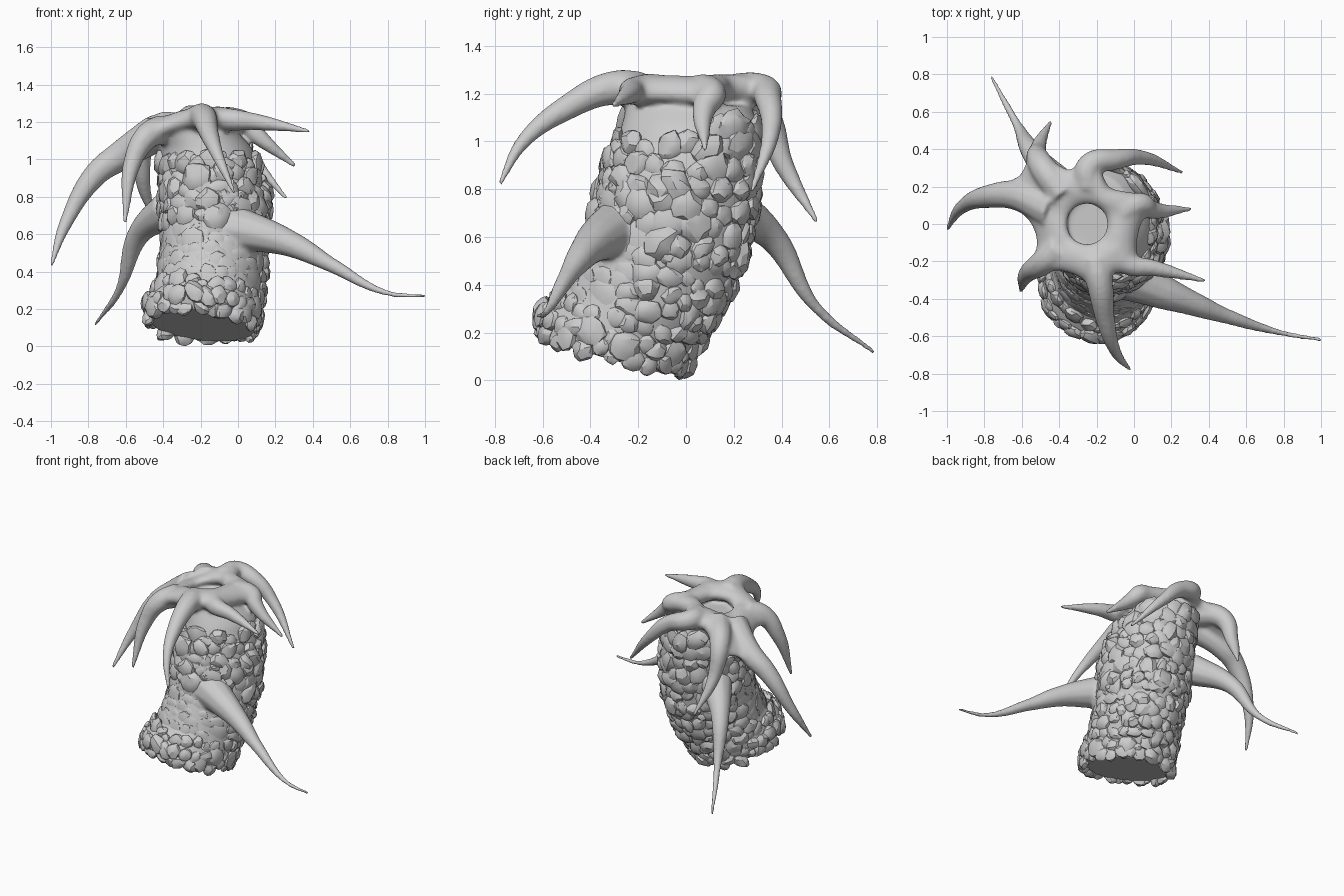
import bpy, bmesh, math, random
from mathutils import Vector

if "Cube" in bpy.data.objects:
    bpy.data.objects.remove(bpy.data.objects["Cube"])

random.seed(4)


def finish(bm, name):
    bmesh.ops.recalc_face_normals(bm, faces=bm.faces)
    me = bpy.data.meshes.new(name)
    bm.to_mesh(me)
    bm.free()
    ob = bpy.data.objects.new(name, me)
    bpy.context.collection.objects.link(ob)
    return ob


def bridge(bm, a, b):
    n = len(a)
    for i in range(n):
        bm.faces.new((a[i], a[(i + 1) % n], b[(i + 1) % n], b[i]))


# Trunk stations: centre x, y, z and radius; rings tilt more towards the foot
TRUNK = [(-.19, -.30, .11, .30), (-.19, -.29, .20, .33), (-.15, -.19, .32, .32),
         (-.13, -.08, .55, .33), (-.13, -.02, .85, .32), (-.17, .02, 1.06, .29),
         (-.23, .01, 1.15, .26)]


def trunk_point(z0, a, grow=0.0):
    i = 0
    while i < len(TRUNK) - 2 and TRUNK[i + 1][2] < z0:
        i += 1
    f = (z0 - TRUNK[i][2]) / (TRUNK[i + 1][2] - TRUNK[i][2])
    x, y, z, r = [p + (q - p) * f for p, q in zip(TRUNK[i], TRUNK[i + 1])]
    k = min(1, max(0, 1.1 - z))
    dx = (r * (.86 + .14 * k ** 6) + grow) * math.cos(a)
    dy = (r + grow) * math.sin(a)
    return Vector((x + dx, y + dy, z - k * (.28 * dy + .10 * dx)))


def make_trunk():
    bm = bmesh.new()
    rings = [[bm.verts.new(trunk_point(.11 + 1.04 * s / 30, j * math.tau / 40)) for j in range(40)]
             for s in range(31)]
    for a, b in zip(rings, rings[1:]):
        bridge(bm, a, b)
    bm.faces.new(rings[0])
    bm.faces.new(rings[-1])
    return finish(bm, "trunk")


# Crown: ring round the mouth, webbed out towards each arm
ARMS = [-139, -78, -44, 20, 88, 128, 158]


def crown_point(deg, r, h=0.0):
    x = -.25 + r * math.cos(math.radians(deg))
    return Vector((x, r * math.sin(math.radians(deg)), 1.225 - .9 * (x + .15) ** 2 + h))


def bump(deg, at, width):
    return math.exp(-(((deg - at + 180) % 360 - 180) / width) ** 2)


def web_radius(deg):
    r = .28 + .08 * max(bump(deg, a, 14) for a in ARMS)
    return r + .14 * bump(deg, 144, 24) - .05 * bump(deg, 58, 18)   # wide web at back left


def make_crown():
    bm = bmesh.new()
    rings = []
    for deg in range(0, 360, 4):
        inner, outer = .105, web_radius(deg)
        ring = []
        for j in range(16):
            p = j * math.tau / 16
            r = (inner + outer) / 2 + (outer - inner) / 2 * math.cos(p)
            ring.append(bm.verts.new(crown_point(deg, r, .058 * math.sin(p))))
        rings.append(ring)
    for i in range(len(rings)):
        bridge(bm, rings[i], rings[(i + 1) % len(rings)])
    return finish(bm, "crown")


# Smooth tapered tube from a root radius down to a thin tip
def tentacle(name, pts, root, power=1.0):
    cu = bpy.data.curves.new(name, 'CURVE')
    cu.dimensions = '3D'
    cu.bevel_depth = 1
    cu.bevel_resolution = 3
    cu.use_fill_caps = True
    cu.resolution_u = 12
    sp = cu.splines.new('BEZIER')
    sp.bezier_points.add(len(pts) - 1)
    run = [0.0]
    for a, b in zip(pts, pts[1:]):
        run.append(run[-1] + (Vector(b) - Vector(a)).length)
    for b, p, s in zip(sp.bezier_points, pts, run):
        b.co = p
        b.radius = .013 + (root - .013) * (1 - s / run[-1]) ** power
        b.handle_left_type = b.handle_right_type = 'AUTO'
    ob = bpy.data.objects.new(name, cu)
    bpy.context.collection.objects.link(ob)
    return ob


def arm(name, deg, root, *pts):
    start = [crown_point(deg, .19, -.01), crown_point(deg, web_radius(deg) - .05)]
    return tentacle(name, start + list(pts), root)


body_parts = [
    make_trunk(), make_crown(),
    arm("left_tentacle", 158, .105, (-.76, .15, .92), (-.92, .09, .66), (-1, -.03, .43)),
    arm("back_left_tentacle", 128, .095, (-.51, .41, .90), (-.445, .55, .66)),
    arm("back_tentacle", 88, .08, (-.10, .345, 1.17), (.04, .355, 1.04), (.26, .275, .79)),
    arm("right_back_tentacle", 20, .08, (.08, .08, 1.15), (.31, .08, .96)),
    arm("right_front_tentacle", -44, .075, (.10, -.235, 1.20), (.385, -.305, 1.15)),
    arm("front_tentacle", -78, .085, (-.155, -.50, 1.14), (-.10, -.68, 1.0), (-.02, -.78, .82)),
    arm("left_front_tentacle", -139, .085, (-.565, -.26, .98), (-.605, -.36, .66)),
    tentacle("low_right_tentacle", [(-.08, -.26, .64), (.12, -.35, .60), (.30, -.42, .54),
                                    (.50, -.495, .435), (.80, -.585, .285), (1.01, -.62, .27)],
             .14, 1.9),
    tentacle("low_left_tentacle", [(-.36, .16, .74), (-.53, .36, .60), (-.63, .54, .31),
                                   (-.765, .79, .115)], .11, 1.9),
]

# Fuse the smooth body
bpy.ops.object.select_all(action='DESELECT')
for ob in body_parts:
    ob.select_set(True)
bpy.context.view_layer.objects.active = body_parts[0]
bpy.ops.object.convert(target='MESH')
bpy.ops.object.join()
body = bpy.context.view_layer.objects.active
body.name = "body"
rm = body.modifiers.new("fuse", 'REMESH')
rm.mode = 'VOXEL'
rm.voxel_size = .011
sm = body.modifiers.new("soften", 'SMOOTH')
sm.factor = .5
sm.iterations = 16
for m in ("fuse", "soften"):
    bpy.ops.object.modifier_apply(modifier=m)
bpy.ops.object.shade_smooth()

# Angular warts over the trunk, in staggered overlapping rows
bm = bmesh.new()


def wart(z, a, size, height=.55):
    p = trunk_point(z, a, -.008)
    n = (trunk_point(z, a, .05) - p).normalized()
    q = n.to_track_quat('Z', 'Y')
    sx, sy = (size * random.uniform(.85, 1.35) for _ in range(2))
    spin = random.uniform(0, math.tau)
    for v in bmesh.ops.create_icosphere(bm, subdivisions=2, radius=1)['verts']:
        c = v.co * random.uniform(.85, 1.1)
        x, y = c.x * sx, c.y * sy
        v.co = p + q @ Vector((x * math.cos(spin) - y * math.sin(spin),
                               x * math.sin(spin) + y * math.cos(spin), c.z * size * height))


z, row = .135, 0
while z < 1.12:
    size = .048 if z < .3 else (.05 if z < .55 else .06)
    count = int(math.tau * .31 / (size * 1.5))
    for i in range(count):
        a = (i + .5 * (row % 2) + random.uniform(-.25, .25)) * math.tau / count
        if z > 1.0 and math.sin(a) < .3:           # bare neck at the front
            continue
        belt = math.sin(a + .25) < -.05 and .31 < z < .6   # low swellings at the front
        height = .22 if belt else random.uniform(.45, .8)
        wart(z + random.uniform(-.02, .02), a, size * random.uniform(.75, 1.2), height)
    z += size * 1.3
    row += 1
# Fine cluster above the low right tentacle
for i in range(40):
    wart(random.uniform(.66, .8), random.uniform(-1.7, -.7), .03, .9)
warts = finish(bm, "trunk_warts")
bpy.ops.object.select_all(action='DESELECT')
warts.select_set(True)
bpy.context.view_layer.objects.active = warts
bpy.ops.object.shade_smooth_by_angle(angle=math.radians(25))
